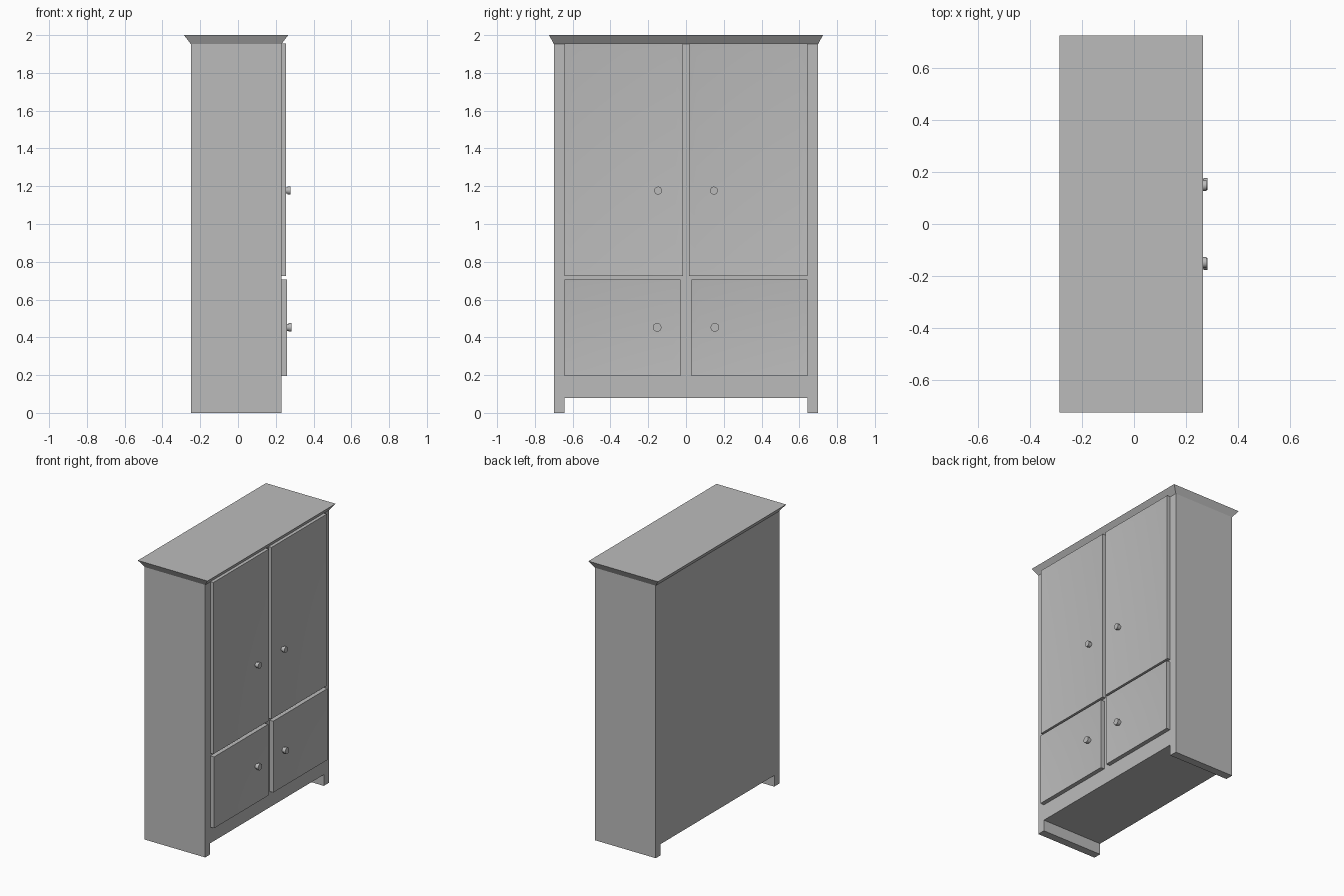
import bpy
import bmesh
from math import radians
from mathutils import Matrix, Vector

default = bpy.data.objects.get("Cube")
if default:
    bpy.data.objects.remove(default, do_unlink=True)

# Single painted finish
paint = bpy.data.materials.new("grey_paint")
paint.use_nodes = True
GREY = (0.5, 0.5, 0.5, 1)
paint.diffuse_color = GREY
paint.node_tree.nodes["Principled BSDF"].inputs["Base Color"].default_value = GREY


def finish(name, bm, smooth=False):
    bmesh.ops.recalc_face_normals(bm, faces=bm.faces)
    mesh = bpy.data.meshes.new(name)
    bm.to_mesh(mesh)
    bm.free()
    mesh.materials.append(paint)
    obj = bpy.data.objects.new(name, mesh)
    bpy.context.collection.objects.link(obj)
    if smooth:
        bpy.ops.object.select_all(action="DESELECT")
        obj.select_set(True)
        bpy.context.view_layer.objects.active = obj
        bpy.ops.object.shade_smooth_by_angle(angle=radians(30))
    return obj


def add_box(bm, low, high):
    low, high = Vector(low), Vector(high)
    matrix = Matrix.Translation((low + high) / 2) @ Matrix.Diagonal((high - low).to_4d())
    return bmesh.ops.create_cube(bm, size=1, matrix=matrix)["verts"]


BACK, FRONT, HALF = -0.25, 0.23, 0.70
CROWN_Z, LEG_Z, LEG_Y = 1.953, 0.08, 0.643

# Carcass: end profile with a full-depth gap between the feet
bm = bmesh.new()
profile = [(-HALF, 0), (-LEG_Y, 0), (-LEG_Y, LEG_Z), (LEG_Y, LEG_Z),
           (LEG_Y, 0), (HALF, 0), (HALF, CROWN_Z), (-HALF, CROWN_Z)]
face = bm.faces.new([bm.verts.new((BACK, y, z)) for y, z in profile])
moved = bmesh.ops.extrude_face_region(bm, geom=[face])["geom"]
bmesh.ops.translate(bm, vec=(FRONT - BACK, 0, 0),
                    verts=[v for v in moved if isinstance(v, bmesh.types.BMVert)])
finish("carcass", bm)

# Crown: flares outward to the flat top
bm = bmesh.new()
for v in add_box(bm, (BACK, -HALF, CROWN_Z), (FRONT, HALF, 2)):
    if v.co.z > 1.99:
        v.co.x += 0.036 if v.co.x > 0 else -0.036
        v.co.y += 0.025 if v.co.y > 0 else -0.025
finish("crown", bm)


def door(name, y0, y1, z0, z1, face_x):
    # Slab with a shallow dished panel
    bm = bmesh.new()
    add_box(bm, (FRONT, y0, z0), (face_x, y1, z1))
    bm.normal_update()
    front = max(bm.faces, key=lambda f: f.normal.x)
    bmesh.ops.inset_region(bm, faces=[front], thickness=0.055, depth=-0.005)
    finish(name, bm, smooth=True)


def knob(name, y, z, face_x, radius):
    # Neck and wider cap
    bm = bmesh.new()
    for r, x0, x1 in ((radius * 0.8, face_x - 0.008, face_x + 0.012),
                      (radius, face_x + 0.007, face_x + 0.023)):
        matrix = Matrix.Translation(((x0 + x1) / 2, y, z)) @ Matrix.Rotation(radians(90), 4, "Y")
        bmesh.ops.create_cone(bm, cap_ends=True, segments=16, radius1=r, radius2=r,
                              depth=x1 - x0, matrix=matrix)
    finish(name, bm, smooth=True)


# Doors and knobs, mirrored about the centre stile
for side, sign in (("left", -1), ("right", 1)):
    for row, gap, z0, z1, face_x, knob_y, knob_z, r in (
            ("upper", 0.015, 0.725, 1.955, 0.255, 0.148, 1.177, 0.021),
            ("lower", 0.028, 0.195, 0.706, 0.26, 0.153, 0.453, 0.023)):
        y0, y1 = sorted((sign * gap, sign * 0.642))
        door(f"{row}_{side}_door", y0, y1, z0, z1, face_x)
        knob(f"{row}_{side}_knob", sign * knob_y, knob_z, face_x, r)
